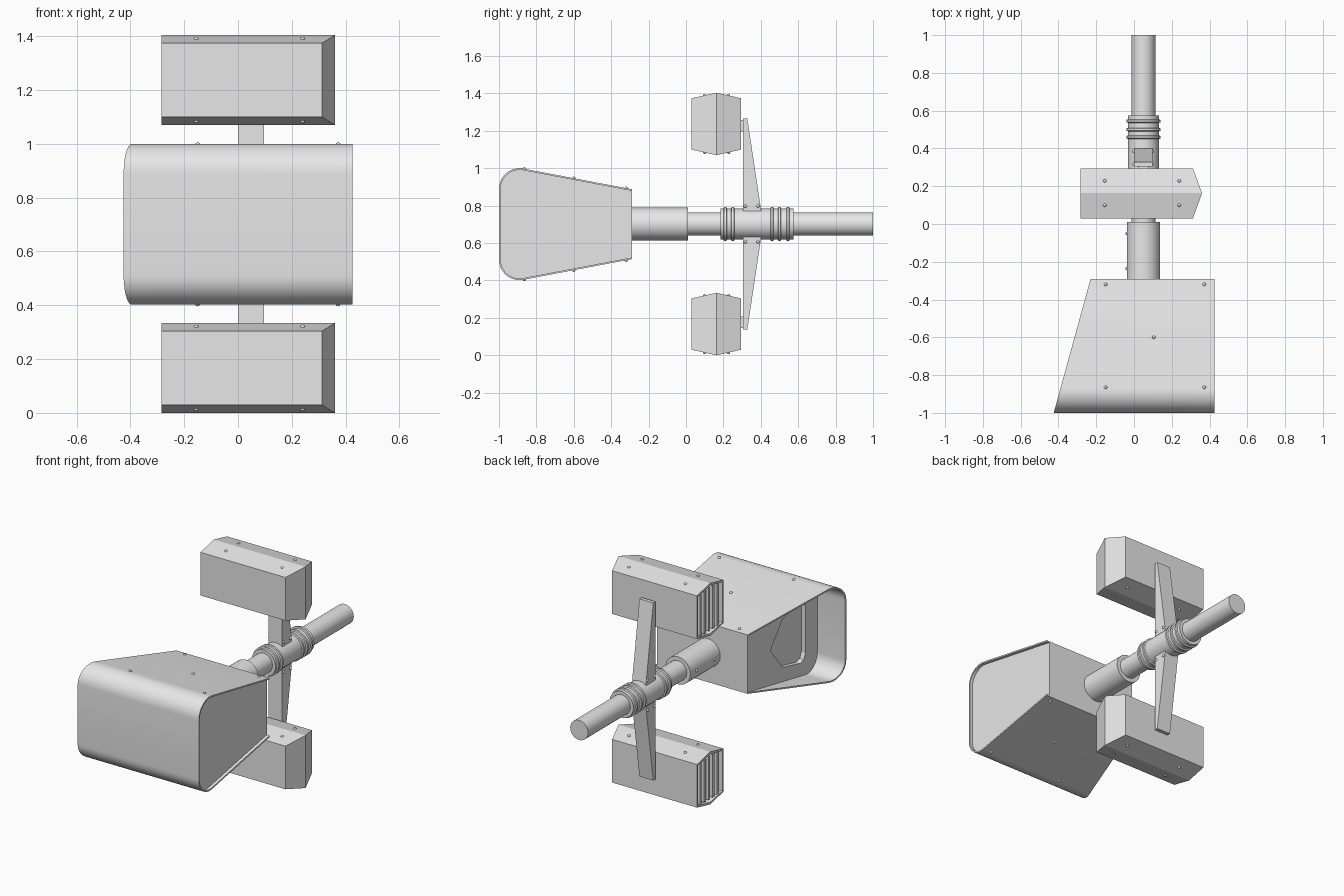
import bpy
import bmesh
import math
from mathutils import Matrix, Vector

if "Cube" in bpy.data.objects:
    bpy.data.objects.remove(bpy.data.objects["Cube"])

# Single grey material
grey = bpy.data.materials.new("plain_grey")
grey.use_nodes = True
COLOUR = (0.8, 0.8, 0.8, 1)
grey.diffuse_color = COLOUR
grey.node_tree.nodes["Principled BSDF"].inputs["Base Color"].default_value = COLOUR

PIPE_X, MID_Z = 0.05, 0.702
BACK_Y = -0.29


def finish(name, bm, smooth=True):
    bmesh.ops.recalc_face_normals(bm, faces=bm.faces)
    for f in bm.faces:
        f.smooth = smooth
    for e in bm.edges:
        e.smooth = e.calc_face_angle(0) < math.radians(30)
    mesh = bpy.data.meshes.new(name)
    bm.to_mesh(mesh)
    bm.free()
    mesh.materials.append(grey)
    obj = bpy.data.objects.new(name, mesh)
    bpy.context.collection.objects.link(obj)
    return obj


def prism(bm, profile, left, right):
    """Extrude a (y, z) outline along x; left and right give x for each y."""
    a = [bm.verts.new((left(y), y, z)) for y, z in profile]
    b = [bm.verts.new((right(y), y, z)) for y, z in profile]
    n = len(profile)
    for i in range(n):
        j = (i + 1) % n
        bm.faces.new((a[i], a[j], b[j], b[i]))
    return a, b


def capped(bm, profile, x0, x1):
    a, b = prism(bm, profile, lambda y: x0, lambda y: x1)
    return bm.faces.new(a), bm.faces.new(b)


def box(bm, lo, hi):
    capped(bm, [(lo[1], lo[2]), (hi[1], lo[2]), (hi[1], hi[2]), (lo[1], hi[2])], lo[0], hi[0])


def lathe(name, steps, segments=40):
    """Turned part along y from (y, radius) steps."""
    bm = bmesh.new()
    rings = []
    for y, r in steps:
        ring = []
        for i in range(segments):
            t = math.tau * i / segments
            ring.append(bm.verts.new((PIPE_X + r * math.cos(t), y, MID_Z + r * math.sin(t))))
        rings.append(ring)
    for p, q in zip(rings, rings[1:]):
        for i in range(segments):
            j = (i + 1) % segments
            bm.faces.new((p[i], p[j], q[j], q[i]))
    bm.faces.new(rings[0])
    bm.faces.new(rings[-1])
    return finish(name, bm)


def rivets(name, points, r=0.009):
    bm = bmesh.new()
    for p in points:
        bmesh.ops.create_icosphere(bm, subdivisions=2, radius=r, matrix=Matrix.Translation(Vector(p)))
    return finish(name, bm)


def hood_profile(d):
    """Tapered side outline with a rounded front, inset by d, open at the back."""
    top = [(BACK_Y, 0.888 - d)]
    for i in range(13):
        t = math.radians(79 + 101 * i / 12)
        top.append((-0.89 + (0.11 - d) * math.cos(t), 0.89 + (0.11 - d) * math.sin(t)))
    return top + [(y, 2 * MID_Z - 0.002 - z) for y, z in reversed(top)]


def slant(y):
    return -0.425 + (y + 1) * 0.275


# Thin hood wrapped round the front, with a slanted open side
bm = bmesh.new()
outer, inner = hood_profile(0), hood_profile(0.009)
n = len(outer)
loops = []
for prof in (outer, inner):
    loops.append([[bm.verts.new((x, y, z)) for y, z in prof]
                  for x in (None,) if x] or
                 [[bm.verts.new((slant(y), y, z)) for y, z in prof],
                  [bm.verts.new((0.425, y, z)) for y, z in prof]])
(ol, orr), (il, ir) = loops
for i in range(n - 1):
    for p, q in ((ol, orr), (orr, ir), (ir, il), (il, ol)):
        bm.faces.new((p[i], p[i + 1], q[i + 1], q[i]))
for i in (0, n - 1):
    bm.faces.new((ol[i], orr[i], ir[i], il[i]))
finish("hood_shell", bm)

# Body filling the hood, with a recessed window on the open side
bm = bmesh.new()
capped(bm, hood_profile(0.008), -0.228, 0.405)
body = finish("head_body", bm, smooth=False)

bm = bmesh.new()
upper = [(-0.52, 0.70), (-0.645, 0.855), (-0.82, 0.895), (-0.855, 0.885), (-0.87, 0.85)]
window = upper + [(y, 1.4 - z) for y, z in reversed(upper[1:])]
capped(bm, window, -0.3, -0.2)
cutter = finish("window_cutter", bm, smooth=False)
cutter.hide_render = True
cutter.hide_viewport = True
cut = body.modifiers.new("window", 'BOOLEAN')
cut.operation = 'DIFFERENCE'
cut.solver = 'EXACT'
cut.object = cutter

# Pipe, sleeve and ringed collar
lathe("main_pipe", [(BACK_Y, 0.0625), (1.0, 0.0625)])
lathe("head_sleeve", [(BACK_Y - 0.01, 0.0875), (0.01, 0.0875)])
collar = [(0.185, 0.083)]
for y in (0.21, 0.25, 0.46, 0.50, 0.545):
    collar += [(y - 0.009, 0.083), (y - 0.006, 0.091), (y + 0.006, 0.091), (y + 0.009, 0.083)]
lathe("ringed_collar", collar + [(0.575, 0.083)])

# Upper and lower pods with their arms, mirrored about the pipe
for label, s in (("upper", 1), ("lower", -1)):
    def z_of(h):
        return MID_Z + s * h

    # Pod: ridged box, wedge-shaped on one end, open with a recess on the other
    c, half = 0.535, 0.137
    hexa = [(0.03, -half), (0.03, half), (0.163, half + 0.03),
            (0.295, half), (0.295, -half), (0.163, -half - 0.03)]
    hexa = [(y, z_of(c + h)) for y, h in hexa]
    bm = bmesh.new()
    a, b = prism(bm, hexa, lambda y: -0.284, lambda y: 0.36 if abs(y - 0.163) < 0.01 else 0.312)
    bm.faces.new((b[0], b[1], b[2], b[5]))
    bm.faces.new((b[2], b[3], b[4], b[5]))
    mouth = bm.faces.new(a)
    bmesh.ops.recalc_face_normals(bm, faces=bm.faces)
    bmesh.ops.inset_region(bm, faces=[mouth], thickness=0.014)
    rim = bmesh.ops.extrude_discrete_faces(bm, faces=[mouth])["faces"][0]
    bmesh.ops.translate(bm, verts=rim.verts, vec=(0.06, 0, 0))
    finish(label + "_pod", bm, smooth=False)

    # Vertical slats in the pod mouth
    bm = bmesh.new()
    for i in range(5):
        y = 0.163 + (i - 2) * 0.043
        box(bm, (-0.278, y - 0.009, z_of(c) - half), (-0.22, y + 0.009, z_of(c) + half))
    finish(label + "_pod_slats", bm, smooth=False)

    # Tapered arm and mounting block
    bm = bmesh.new()
    arm = [(0.305, 0.05), (0.305, 0.563), (0.328, 0.563), (0.40, 0.083), (0.40, 0.05)]
    capped(bm, [(y, z_of(h)) for y, h in arm], 0.0, 0.097)
    finish(label + "_arm", bm, smooth=False)
    bm = bmesh.new()
    lo, hi = sorted((z_of(0.495), z_of(0.555)))
    box(bm, (0.02, 0.285, lo), (0.077, 0.31, hi))
    finish(label + "_mount_block", bm, smooth=False)

    # Rivets on the pod, arm foot and hood
    pts = [(x, y, z_of(c + e * (half + 0.015)))
           for x in (-0.155, 0.24) for y in (0.1, 0.228) for e in (-1, 1)]
    pts += [(x, y, z_of(0.095)) for x in (0.0, 0.097) for y in (0.318, 0.385)]
    rivets(label + "_pod_rivets", pts)
    spots = [(x, y) for x in (-0.15, 0.372) for y in (-0.32, -0.865)] + [(0.105, -0.6)]
    rivets(label + "_hood_rivets",
           [(x, y, 0.701 + s * (0.296 - (y + 0.865) * 0.19)) for x, y in spots])

rivets("sleeve_rivets", [(PIPE_X - 0.087, y, MID_Z) for y in (-0.05, -0.235)])
